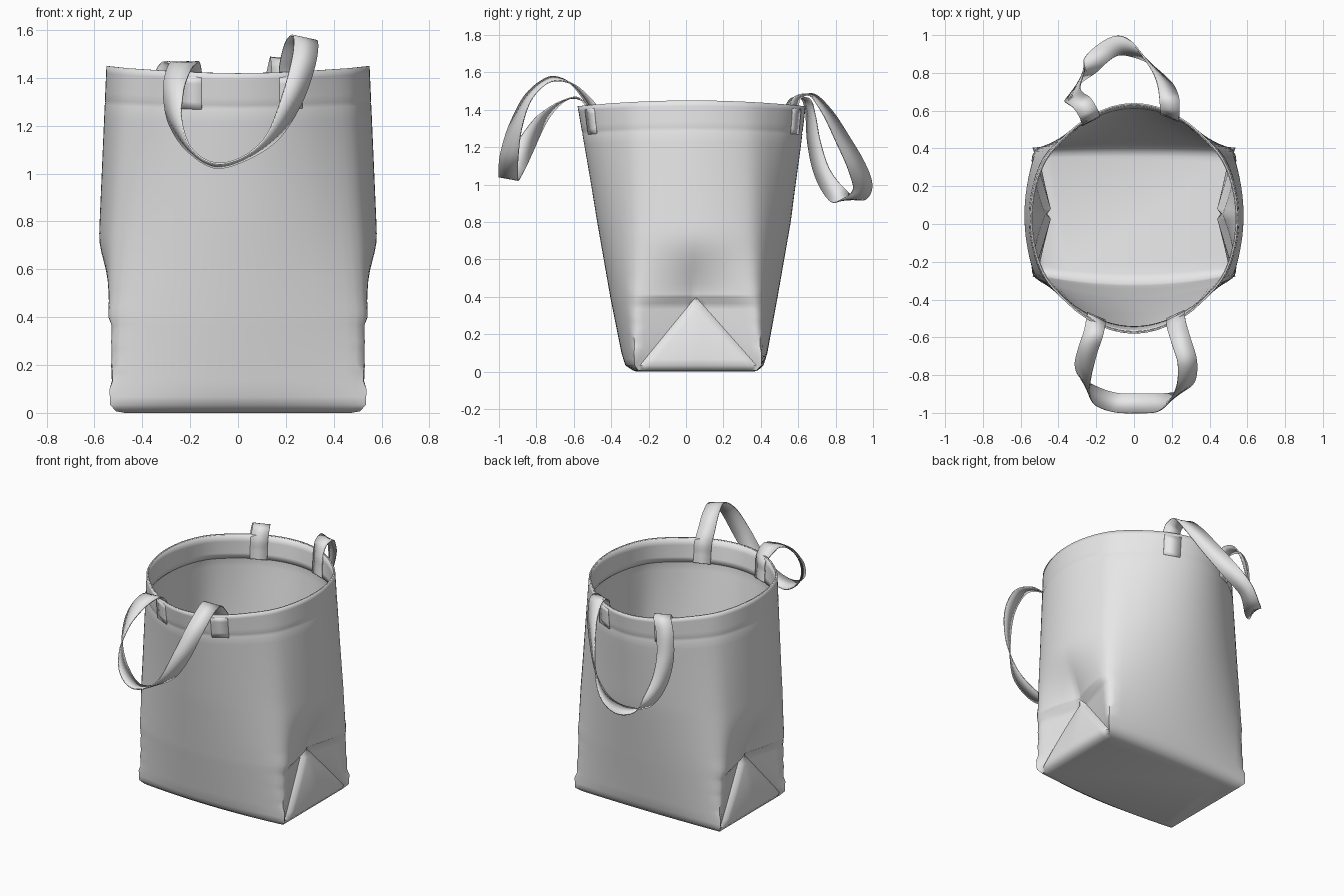
import bpy, bmesh, math
from mathutils import Vector

if "Cube" in bpy.data.objects:
    bpy.data.objects.remove(bpy.data.objects["Cube"], do_unlink=True)

fabric = bpy.data.materials.new("grey fabric")
fabric.use_nodes = True
fabric.diffuse_color = (0.8, 0.8, 0.8, 1)
fabric.node_tree.nodes["Principled BSDF"].inputs["Base Color"].default_value = (0.8, 0.8, 0.8, 1)

TOP, FOLD = 1.45, 0.40      # rim height, height of the side fold
CY = 0.03                   # centre of the rim in y
N = 24                      # segments per wall

# Vertical profiles as (z, value) pairs
CORNER_X = [(0, .51), (.034, .535), (.4, .545), (.5, .54), (.8, .512), (TOP, .465)]
SIDE_X = [(0, .58), (.76, .58), (TOP, .55)]
FRONT_Y = [(0, -.285), (.034, -.325), (.1, -.345), (.4, -.405), (.8, -.475), (TOP, -.58)]
BACK_Y = [(0, .385), (.034, .415), (.1, .435), (.4, .49), (.8, .56), (1.2, .612), (TOP, .64)]
CORNER_FRONT = [(0, -.255), (.034, -.275), (.4, -.29), (TOP, -.31)]
CORNER_BACK = [(0, .375), (.034, .405), (.4, .395), (TOP, .37)]


def at(table, z):
    """Linear lookup in a profile."""
    for (z0, v0), (z1, v1) in zip(table, table[1:]):
        if z <= z1:
            return v0 + (v1 - v0) * max(0, z - z0) / (z1 - z0)
    return table[-1][1]


def wall_y(x, z, back):
    """y of the front or back wall."""
    corner = at(CORNER_BACK if back else CORNER_FRONT, z)
    mid = at(BACK_Y if back else FRONT_Y, z)
    return corner + (mid - corner) * (1 - (x / at(CORNER_X, z)) ** 2)


def side_x(u, z):
    """Half width of the gusseted side wall, u runs -1..1 between corners."""
    cx, a = at(CORNER_X, z), abs(u)
    if z <= FOLD:
        k = z / FOLD
        deep = cx + (0.455 - cx) * k                 # folded triangle
        edge = 1 - k
        if a < edge - 1e-4:
            return deep + 0.015 * math.sin(math.pi * k) * (1 - a / edge) ** 0.5
        t = (a - edge) / k if k > 0 else 1           # flap beside the triangle
        return deep - 0.014 * (1 - t) * (k > 0) + (cx - deep) * t
    s = math.sin(min(1, (z - FOLD) / 0.34) * math.pi / 2) ** 1.5
    dent = -0.07 * (1 - a) ** 2
    bulge = (at(SIDE_X, z) - cx) * (1 - u * u)
    return cx + dent * (1 - s) + bulge * s


def section(z, scale=1.0):
    """Closed counterclockwise loop of wall points at one height."""
    pts = []
    cx, f, b = at(CORNER_X, z), at(CORNER_FRONT, z), at(CORNER_BACK, z)
    ts = [-1 + 2 * i / N for i in range(N)]
    pts += [(t * cx, wall_y(t * cx, z, False)) for t in ts]
    pts += [(side_x(t, z), f + (b - f) * (t + 1) / 2) for t in ts]
    pts += [(-t * cx, wall_y(t * cx, z, True)) for t in ts]
    pts += [(-side_x(t, z), b + (f - b) * (t + 1) / 2) for t in ts]
    # the four corners grow softer with height
    for _ in range(min(4, int(z * 9))):
        soft = list(pts)
        for c in range(0, 4 * N, N):
            for i in range(c - 3, c + 4):
                p, q, r = pts[i - 1], pts[i], pts[i + 1]
                soft[i] = tuple((p[k] + 2 * q[k] + r[k]) / 4 for k in (0, 1))
        pts = soft
    # the rim dips at the front and the back
    drop = 0.03 * max(0, (z - 1.0) / 0.45)
    return [(x * scale, CY + (y - CY) * scale, z - drop * ((y - CY) / 0.6) ** 2)
            for x, y in pts]


def finish(name, bm, thickness, offset):
    me = bpy.data.meshes.new(name)
    bm.to_mesh(me)
    bm.free()
    ob = bpy.data.objects.new(name, me)
    bpy.context.collection.objects.link(ob)
    me.materials.append(fabric)
    mod = ob.modifiers.new("thickness", 'SOLIDIFY')
    mod.thickness, mod.offset = thickness, offset
    bpy.ops.object.select_all(action='DESELECT')
    ob.select_set(True)
    bpy.context.view_layer.objects.active = ob
    bpy.ops.object.shade_smooth_by_angle(angle=math.radians(50))


def loft(loops, cap=False):
    """Skin the loops with triangles that follow the fold diagonals."""
    bm = bmesh.new()
    rings = [[bm.verts.new(p) for p in loop] for loop in loops]
    n = len(rings[0])
    for lo, hi in zip(rings, rings[1:]):
        for i in range(n):
            j = (i + 1) % n
            if (i // (N // 2)) % 2 == 0:
                tris = (lo[i], lo[j], hi[j]), (lo[i], hi[j], hi[i])
            else:
                tris = (lo[i], lo[j], hi[i]), (lo[j], hi[j], hi[i])
            for tri in tris:
                bm.faces.new(tri)
    if cap:
        bm.faces.new(rings[0][::-1])
    return bm


# Bag body: flat base, folded lower sides, tapered walls, stitched groove
base = [(x, y, 0.007) for x, y, z in section(0)]
low = [FOLD * k / 12 for k in range(1, 13)]
mid = [.415, .44] + [.47 + .04 * k for k in range(20)]
loops = [section(0, 0.93), base] + [section(z) for z in low + mid]
loops += [section(1.287), section(1.297, 0.9955), section(1.307)]
loops += [section(z) for z in (1.34, 1.38, 1.42, TOP)]
finish("bag_body", loft(loops, cap=True), 0.008, -1)

# Folded hem inside the rim
finish("inner_hem", loft([section(z, 0.988) for z in (1.285, 1.32, 1.36, 1.4, TOP - .002)]), 0.006, -1)


def ribbon(name, keys, width=0.105, steps=8):
    """Flat strap through (point, width direction) keys."""
    P = [Vector(p) for p, w in keys]
    W = [Vector(w).normalized() for p, w in keys]
    path = []
    for i in range(len(P) - 1):
        a, b, c, d = P[max(i - 1, 0)], P[i], P[i + 1], P[min(i + 2, len(P) - 1)]
        last = i == len(P) - 2
        for s in range(steps + last):
            t = s / steps
            p = 0.5 * (2 * b + (c - a) * t + (2 * a - 5 * b + 4 * c - d) * t ** 2
                       + (3 * b - a - 3 * c + d) * t ** 3)
            path.append((p, W[i].lerp(W[i + 1], t)))
    bm = bmesh.new()
    prev = None
    for i, (p, w) in enumerate(path):
        tan = (path[min(i + 1, len(path) - 1)][0] - path[max(i - 1, 0)][0]).normalized()
        w = (w - tan * w.dot(tan)).normalized() * width / 2
        row = [bm.verts.new(p - w), bm.verts.new(p + w)]
        if prev:
            bm.faces.new((prev[0], prev[1], row[1], row[0]))
        prev = row
    finish(name, bm, 0.007, 0)


def tab(x, back, depth, heights):
    """Keys that lie along the wall, a given depth inside it."""
    sign = 1 if x > 0 else -1
    inward = -1 if back else 1
    keys = []
    for z in heights:
        slope = (wall_y(x + .01, z, back) - wall_y(x - .01, z, back)) / .02
        keys.append(((x, wall_y(x, z, back) + inward * depth, z), (sign, sign * slope, 0)))
    return keys


def handle(name, back, x0, x1, loop):
    keys = tab(x0, back, 0.019, (1.27, 1.33, 1.40)) + loop
    keys += tab(x1, back, 0.019, (1.40, 1.33, 1.27))
    ribbon(name, keys)
    # stitched patches showing on the outside of the wall
    for side, x in (("left", x0), ("right", x1)):
        ribbon(f"{name}_{side}_patch", tab(x, back, 0.0005, (1.27, 1.34, 1.405)), steps=2)


handle("front_handle", False, 0.22, -0.20, [
    ((.225, -.535, 1.465), (1, .4, 0)),
    ((.25, -.62, 1.545), (1, .2, -.1)),
    ((.282, -.73, 1.562), (1, .05, -.25)),
    ((.275, -.84, 1.47), (1, .35, -.2)),
    ((.225, -.91, 1.31), (.8, .6, 0)),
    ((.14, -.945, 1.15), (.5, .85, 0)),
    ((.02, -.95, 1.06), (.15, 1, -.1)),
    ((-.10, -.945, 1.035), (0, 1, -.2)),
    ((-.20, -.91, 1.10), (-.2, 1, 0)),
    ((-.26, -.85, 1.22), (-.45, .85, 0)),
    ((-.268, -.77, 1.35), (-.7, .6, 0)),
    ((-.245, -.67, 1.44), (-1, .2, 0)),
    ((-.215, -.58, 1.462), (-1, -.2, 0)),
])

handle("back_handle", True, 0.19, -0.23, [
    ((.19, .60, 1.465), (1, -.4, 0)),
    ((.185, .675, 1.475), (1, -.35, 0)),
    ((.16, .755, 1.385), (.9, -.5, 0)),
    ((.10, .835, 1.245), (.75, -.65, 0)),
    ((.02, .91, 1.10), (.6, -.8, 0)),
    ((-.08, .945, .985), (.3, -.95, 0)),
    ((-.17, .90, .925), (0, -1, 0)),
    ((-.255, .81, .945), (-.3, -.95, 0)),
    ((-.305, .73, 1.06), (-.6, -.8, 0)),
    ((-.325, .685, 1.22), (-.75, -.65, 0)),
    ((-.31, .665, 1.38), (-.9, -.45, 0)),
    ((-.275, .64, 1.455), (-1, -.4, 0)),
    ((-.24, .585, 1.46), (-1, -.45, 0)),
])
